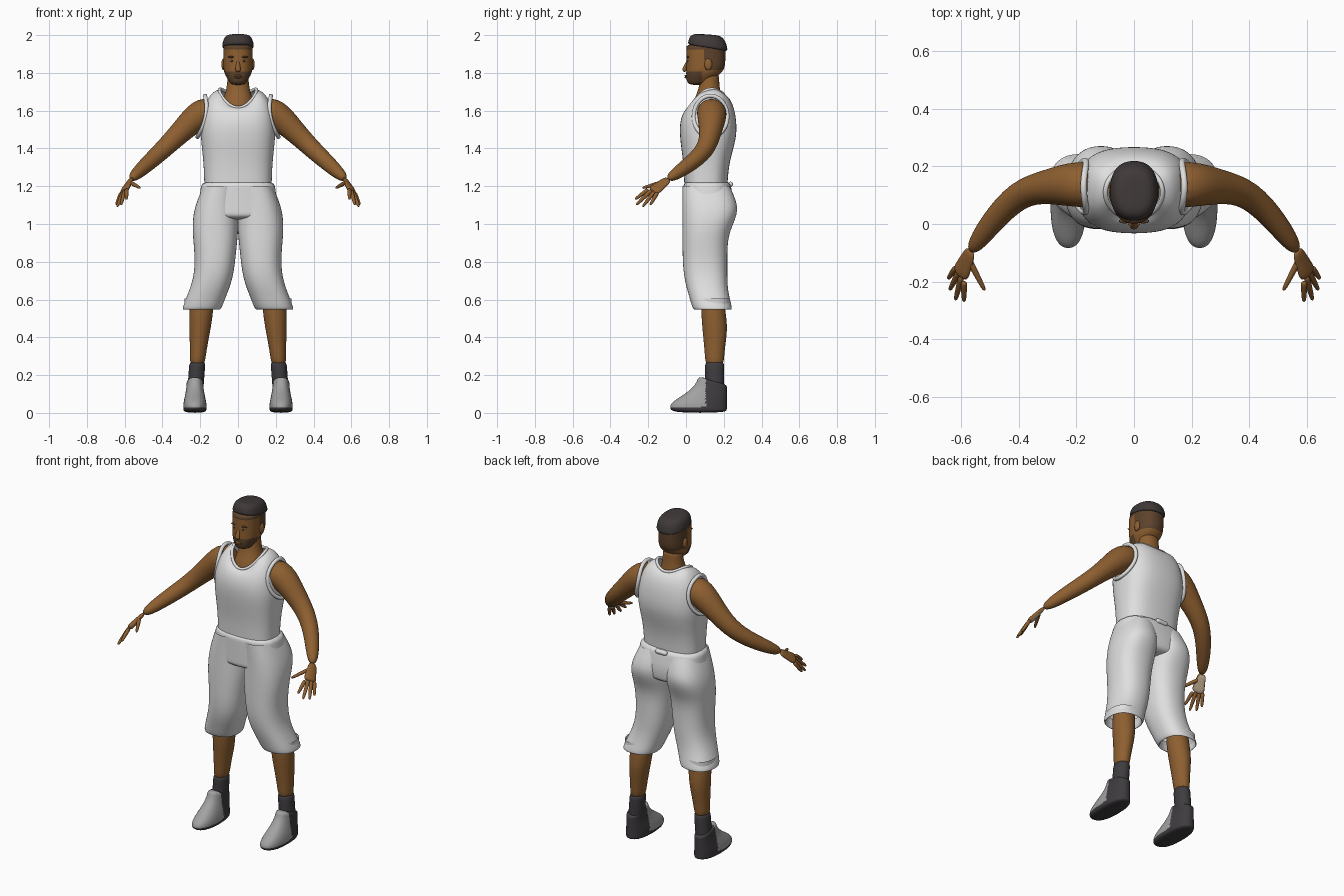
import bpy
import math
from mathutils import Vector

cube = bpy.data.objects.get("Cube")
if cube:
    bpy.data.objects.remove(cube, do_unlink=True)


def material(name, *colour):
    made = bpy.data.materials.new(name)
    made.use_nodes = True
    made.diffuse_color = (*colour, 1)
    shader = made.node_tree.nodes["Principled BSDF"]
    shader.inputs["Base Color"].default_value = (*colour, 1)
    return made


SKIN = material("brown skin", 0.27, 0.115, 0.03)
CLOTH = material("white cloth", 0.74, 0.74, 0.74)
HAIR = material("black hair", 0.05, 0.04, 0.04)
FADE = material("faded hair", 0.11, 0.055, 0.025)
SOCK = material("charcoal sock", 0.05, 0.045, 0.05)
SHOE = material("grey shoe", 0.36, 0.36, 0.36)
EYE = material("eye white", 0.5, 0.46, 0.42)
PALM = material("pale palm", 0.5, 0.4, 0.27)


def bump(value, peak, spread):
    return math.exp(-((value - peak) / spread) ** 2)


def span(low, high, count):
    return [low + (high - low) * i / (count - 1) for i in range(count)]


def signed_power(value, power):
    return math.copysign(abs(value) ** power, value)


def build(name, rings, mat, caps=True, loop=False):
    """Skin a list of point rings and smooth the result."""
    n, count = len(rings[0]), len(rings)
    verts = [point for ring in rings for point in ring]
    faces = []
    for i in range(count if loop else count - 1):
        a, b = i * n, (i + 1) % count * n
        faces += [(a + j, a + (j + 1) % n, b + (j + 1) % n, b + j) for j in range(n)]
    if caps and not loop:
        faces += [tuple(reversed(range(n))), tuple(range((count - 1) * n, count * n))]
    mesh = bpy.data.meshes.new(name)
    mesh.from_pydata(verts, [], faces)
    part = bpy.data.objects.new(name, mesh)
    bpy.context.collection.objects.link(part)
    smooth = part.modifiers.new("smooth", "SUBSURF")
    smooth.levels = smooth.render_levels = 2
    graph = bpy.context.evaluated_depsgraph_get()
    part.data = bpy.data.meshes.new_from_object(part.evaluated_get(graph))
    part.modifiers.clear()
    part.data.materials.append(mat)
    part.data.polygons.foreach_set("use_smooth", [True] * len(part.data.polygons))
    return part


def stack(name, mat, rows, power=0.85, caps=True, sides=20):
    """Loft of rows: height, centre x, half width, front y, back y, side lift, back lift."""
    rings = []
    for z, middle, half, front, back, side_lift, back_lift in rows:
        ring = []
        for turn in span(0, math.tau, sides + 1)[:-1]:
            c, s = math.cos(turn), math.sin(turn)
            ring.append((middle + half * signed_power(c, power),
                         (front + back) / 2 + (back - front) / 2 * signed_power(s, power),
                         z + side_lift * c * c + back_lift * s))
        rings.append(ring)
    return build(name, rings, mat, caps)


def tube(name, mat, path, across, flat=1, loop=False, sides=10):
    """Loft along points x, y, z, half width; flat scales the thickness."""
    points = [Vector(p[:3]) for p in path]
    last = len(path) - 1
    rings = []
    for i, (point, (*_, width)) in enumerate(zip(points, path)):
        after = points[(i + 1) % len(path)] if loop else points[min(i + 1, last)]
        before = points[i - 1] if loop else points[max(i - 1, 0)]
        along = (after - before).normalized()
        u = Vector(across)
        u = (u - along * u.dot(along)).normalized()
        v = along.cross(u) * flat
        rings.append([point + (u * math.cos(turn) + v * math.sin(turn)) * width
                      for turn in span(0, math.tau, sides + 1)[:-1]])
    return build(name, rings, mat, loop=loop)


def ball(name, mat, centre, size):
    bpy.ops.mesh.primitive_uv_sphere_add(segments=16, ring_count=10, location=centre)
    part = bpy.context.object
    part.name = name
    part.scale = size
    bpy.ops.object.transform_apply(location=True, scale=True)
    part.data.materials.append(mat)
    bpy.ops.object.shade_smooth()
    return part


def paint(part, mat, rule):
    part.data.materials.append(mat)
    for face in part.data.polygons:
        if rule(face.center, face.normal):
            face.material_index = len(part.data.materials) - 1


def pair(part):
    """Name the part as left and add its mirrored right twin."""
    twin = part.copy()
    twin.data = part.data.copy()
    twin.name = "right_" + part.name
    part.name = "left_" + part.name
    for vertex in twin.data.vertices:
        vertex.co.x *= -1
    twin.data.flip_normals()
    bpy.context.collection.objects.link(twin)


# Tank top: a waist to chest profile, then a dome opening at the neckline
def waist(z):
    chest = bump(z, 1.5, 0.15)
    return z, 0, 0.18 + 0.02 * chest, -0.01 - 0.025 * chest, 0.22 + 0.05 * chest, 0, 0


def shoulder(turn):
    c, s = math.cos(turn), math.sin(turn)
    return (1.5 + 0.15 * s, 0, 0.1 + 0.1 * c, 0.02 - 0.055 * c, 0.2 + 0.07 * c,
            0.06 * s, 0.035 * s)


quarter = span(0, math.pi / 2, 6)
stack("tank_top", CLOTH, [waist(z) for z in span(1.22, 1.45, 5)]
      + [shoulder(turn) for turn in quarter], power=0.75, caps=False)

neckline, armhole = [], []
for turn in span(0, math.tau, 25)[:-1]:
    c, s = math.cos(turn), math.sin(turn)
    neckline.append((0.1 * c, 0.11 + 0.09 * s, 1.65 + 0.06 * c * c + 0.035 * s, 0.01))
    armhole.append((0.195 - 0.02 * s - 0.025 * c * c, 0.13 + 0.09 * c, 1.57 + 0.11 * s, 0.013))
tube("neck_trim", CLOTH, neckline, (0, 0, 1), loop=True, sides=6)
pair(tube("armhole_trim", CLOTH, armhole, (1, 0, 0), loop=True, sides=6))


# Shorts
def seat(z):
    hips = bump(z, 1.1, 0.1)
    return z, 0, 0.19 + 0.02 * hips, -0.015, 0.23 + 0.025 * hips, 0, 0


def shorts_leg(z):
    hem, hips = bump(z, 0.5, 0.16), bump(z, 1.25, 0.12)
    return (z, 0.12 + 0.08 * hem - 0.03 * hips,
            0.105 + 0.018 * bump(z, 1, 0.15) - 0.02 * hips, 0.06 * hem - 0.02,
            0.22 + 0.058 * bump(z, 1.08, 0.1) + 0.03 * bump(z, 0.53, 0.08), 0, 0)


stack("shorts_seat", CLOTH, [seat(z) for z in span(1.02, 1.235, 6)], power=0.75)
rows = [shorts_leg(z) for z in span(1.2, 0.545, 12)]
z, middle, half, front, back, *lifts = rows[-1]
edge = 0.015
rows += [(z + rise, middle, half - edge, front + edge, back - edge, *lifts) for rise in (0, 0.06)]
pair(stack("shorts_leg", CLOTH, rows, caps=False))
tube("waist_knot", CLOTH, [(x, 0.235, 1.21, 0.015) for x in span(-0.04, 0.04, 4)], (0, 0, 1))


# Legs, socks and shoes
def lean(z):
    return 0.235 - 0.075 * z


def calf(z):
    knee = bump(z, 0.55, 0.2)
    return (z, lean(z), 0.036 + 0.028 * knee, 0.105 - 0.025 * knee,
            0.2 + 0.02 * bump(z, 0.45, 0.1), 0, 0)


def shoe_row(z):
    toe = bump(z, 0.03, 0.075)
    return z, 0.228, 0.043 + 0.02 * toe, 0.07 - 0.16 * toe, 0.218, 0, -0.8 * z * z


pair(stack("lower_leg", SKIN, [calf(z) for z in span(0.24, 0.66, 7)], power=1))
pair(stack("sock", SOCK, [(z, lean(z), 0.043, 0.1, 0.203, 0, 0) for z in span(0.1, 0.28, 5)],
           power=1))
shoe = stack("shoe", SHOE, [shoe_row(z) for z in span(0, 0.175, 9)])
paint(shoe, SOCK, lambda spot, normal: spot.z < 0.03 or spot.y > 0.105)
pair(shoe)

# Arms and hands
pair(tube("arm", SKIN, [
    (0.12, 0.13, 1.6, 0.075), (0.2, 0.14, 1.59, 0.085), (0.3, 0.13, 1.49, 0.06),
    (0.4, 0.11, 1.39, 0.05), (0.5, 0, 1.3, 0.042), (0.57, -0.1, 1.235, 0.026)],
    (0, 1, 0), sides=14))
across = Vector((0.5, 0.85, -0.3))
wrist, knuckles = Vector((0.565, -0.09, 1.24)), Vector((0.605, -0.18, 1.17))
palm = tube("palm", SKIN, [(*wrist.lerp(knuckles, f), 0.024 + 0.018 * f) for f in span(0, 1, 4)],
            across, flat=0.45)
paint(palm, PALM, lambda spot, normal: normal.z < -0.4 and normal.x < 0)
pair(palm)


def finger(name, base, tip):
    path = [(*base.lerp(Vector(tip), f), 0.012 - 0.005 * f * f) for f in span(-0.1, 1, 5)]
    pair(tube(name + "_finger", SKIN, path, across, sides=8))


tips = {"index": (0.59, -0.27, 1.13), "middle": (0.62, -0.265, 1.1),
        "ring": (0.64, -0.23, 1.09), "little": (0.645, -0.19, 1.1)}
for (name, tip), offset in zip(tips.items(), span(-0.03, 0.03, 4)):
    finger(name, knuckles + across * offset, tip)
finger("thumb", Vector((0.57, -0.13, 1.22)), (0.517, -0.232, 1.19))


# Neck, head and flat-topped hair
def neck(z):
    base = bump(z, 1.6, 0.09)
    return z, 0, 0.055 + 0.038 * base, 0.075 - 0.05 * base, 0.175 + 0.025 * base, 0, 0


def face(z):
    return (z, 0, 0.079 - 0.04 * bump(z, 1.73, 0.05), 0.015 * bump(z, 1.73, 0.02),
            0.21 - 0.12 * bump(z, 1.72, 0.06), 0, 0)


def flat_top(turn):
    reach = math.cos(turn) ** 0.4
    return (1.925 + 0.08 * math.sin(turn), 0, 0.086 * reach, 0.115 - 0.107 * reach,
            0.115 + 0.107 * reach, 0, -0.018 * math.cos(turn))


stack("neck", SKIN, [neck(z) for z in span(1.58, 1.8, 7)], power=0.95)
head = stack("head", SKIN, [face(z) for z in span(1.735, 1.955, 10)])
paint(head, FADE, lambda spot, normal: (spot.z > 1.815 and spot.y > 0.1) or spot.z > 1.922
      or (spot.z < 1.81 and spot.y < 0.085))
stack("hair", HAIR, [flat_top(turn) for turn in span(0, 1.4, 6)])

# Face
tube("nose", SKIN, [(0, 0.012, 1.87, 0.008), (0, -0.002, 1.84, 0.01), (0, -0.01, 1.82, 0.017),
                    (0, -0.005, 1.805, 0.014)], (1, 0, 0), flat=0.75)
for name, z in (("upper_lip", 1.785), ("lower_lip", 1.776)):
    ball(name, SKIN, (0, 0, z), (0.022, 0.008, 0.005))
pair(ball("eye", EYE, (0.031, 0.014, 1.863), (0.014, 0.008, 0.006)))
pair(ball("pupil", HAIR, (0.031, 0.008, 1.863), (0.006, 0.004, 0.005)))
pair(ball("brow", FADE, (0.032, 0.01, 1.884), (0.021, 0.008, 0.005)))
pair(ball("ear", SKIN, (0.077, 0.118, 1.845), (0.011, 0.021, 0.031)))
